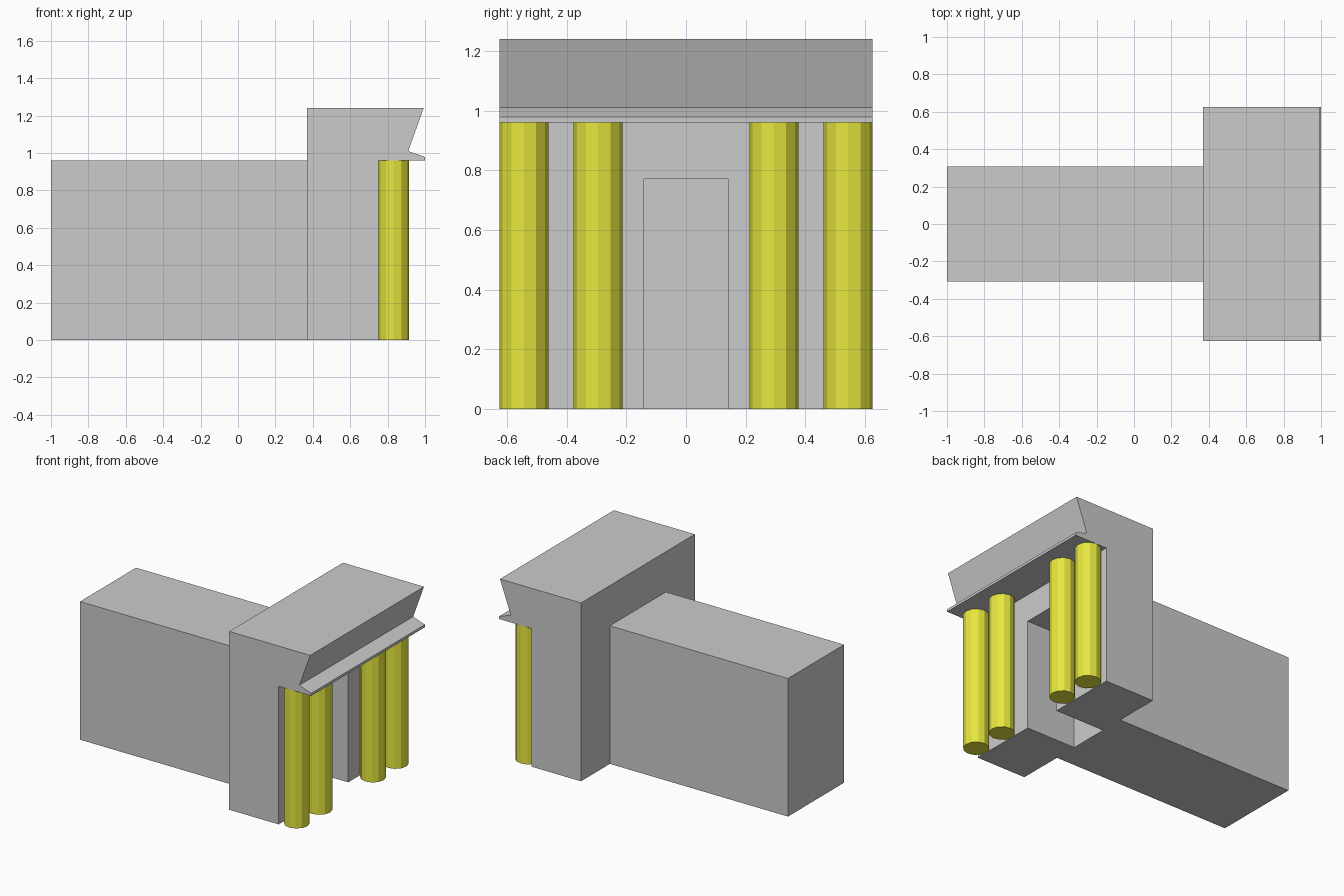
import bpy, bmesh, math
from mathutils import Matrix

if "Cube" in bpy.data.objects:
    bpy.data.objects.remove(bpy.data.objects["Cube"])


def finish(name, bm):
    bmesh.ops.recalc_face_normals(bm, faces=bm.faces)
    mesh = bpy.data.meshes.new(name)
    bm.to_mesh(mesh)
    bm.free()
    obj = bpy.data.objects.new(name, mesh)
    bpy.context.collection.objects.link(obj)
    return obj


def extrude_profile(name, profile, y0, y1):
    """Extrude an (x, z) outline along y."""
    bm = bmesh.new()
    face = bm.faces.new([bm.verts.new((x, y0, z)) for x, z in profile])
    new = bmesh.ops.extrude_face_region(bm, geom=[face])["geom"]
    verts = [v for v in new if isinstance(v, bmesh.types.BMVert)]
    bmesh.ops.translate(bm, verts=verts, vec=(0, y1 - y0, 0))
    return finish(name, bm)


def box(name, x0, x1, half_y, z0, z1):
    return extrude_profile(name, [(x0, z0), (x1, z0), (x1, z1), (x0, z1)], -half_y, half_y)


# Rear hall; its end wall closes the back of the doorway
box("rear_hall", -1.0, 0.37, 0.308, 0, 0.96)

# Facade block with overhanging cornice and slanted parapet
facade = extrude_profile("facade", [
    (0.37, 0), (0.75, 0), (0.75, 0.96), (1.0, 0.96), (1.0, 0.978),
    (0.91, 1.01), (0.993, 1.24), (0.37, 1.24)], -0.625, 0.625)

# Doorway recess
cutter = box("doorway_cutter", 0.3, 0.85, 0.14, -0.1, 0.77)
cutter.hide_render = True
cutter.hide_set(True)
mod = facade.modifiers.new("doorway", 'BOOLEAN')
mod.operation = 'DIFFERENCE'
mod.solver = 'EXACT'
mod.object = cutter

# Yellow twelve-sided columns, two on each side of the door
yellow = bpy.data.materials.new("column_yellow")
yellow.diffuse_color = (0.8, 0.8, 0.05, 1)
yellow.use_nodes = True
yellow.node_tree.nodes["Principled BSDF"].inputs["Base Color"].default_value = yellow.diffuse_color
for i, y in enumerate((-0.543, -0.294, 0.294, 0.543)):
    bm = bmesh.new()
    bmesh.ops.create_cone(bm, cap_ends=True, segments=12, radius1=0.082, radius2=0.082,
                          depth=0.96, matrix=Matrix.Translation((0.832, y, 0.48)))
    column = finish(f"column_{i + 1}", bm)
    column.data.materials.append(yellow)
